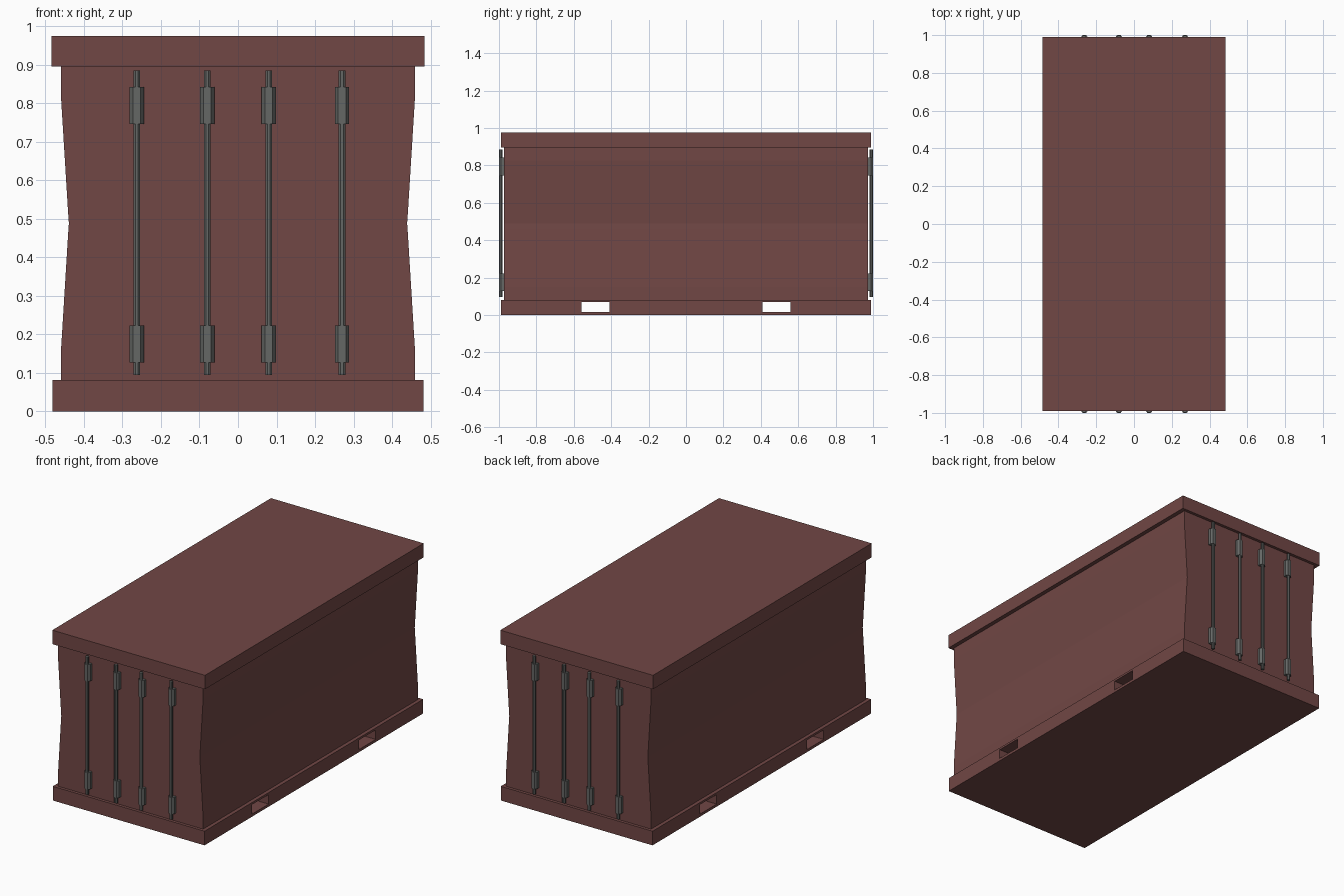
import bpy, bmesh
from mathutils import Matrix
from math import pi

cube = bpy.data.objects.get("Cube")
if cube:
    bpy.data.objects.remove(cube, do_unlink=True)


def material(name, rgb):
    m = bpy.data.materials.new(name)
    m.use_nodes = True
    m.diffuse_color = (*rgb, 1)
    m.node_tree.nodes["Principled BSDF"].inputs["Base Color"].default_value = (*rgb, 1)
    return m


RED = material("rusty red paint", (0.165, 0.063, 0.059))
GREY = material("grey steel", (0.13, 0.135, 0.13))


def finish(name, bm, mat):
    bmesh.ops.recalc_face_normals(bm, faces=bm.faces[:])
    me = bpy.data.meshes.new(name)
    bm.to_mesh(me)
    bm.free()
    me.materials.append(mat)
    ob = bpy.data.objects.new(name, me)
    bpy.context.collection.objects.link(ob)
    return ob


def box(name, half_x, y0, y1, z0, z1, mat):
    bm = bmesh.new()
    bmesh.ops.create_cube(bm, size=1)
    for v in bm.verts:
        v.co = (v.co.x * 2 * half_x,
                y0 if v.co.y < 0 else y1,
                z0 if v.co.z < 0 else z1)
    return finish(name, bm, mat)


def prism(name, outline, offset, mat):
    """Extrude a closed outline of 3D points along offset."""
    bm = bmesh.new()
    face = bm.faces.new([bm.verts.new(p) for p in outline])
    top = bmesh.ops.extrude_face_region(bm, geom=[face], use_keep_orig=True)
    bmesh.ops.translate(bm, vec=offset,
                        verts=[g for g in top["geom"] if isinstance(g, bmesh.types.BMVert)])
    return finish(name, bm, mat)


# Roof slab
box("roof", 0.484, -0.99, 0.99, 0.895, 0.975, RED)

# Base slab with two lift pockets cut right through
base = box("base", 0.481, -0.99, 0.99, 0, 0.081, RED)
for y in (-0.485, 0.485):
    cutter = box("pocket_cutter", 0.7, y - 0.075, y + 0.075, 0.015, 0.069, RED)
    cutter.hide_render = True
    mod = base.modifiers.new("pocket", "BOOLEAN")
    mod.operation = "DIFFERENCE"
    mod.solver = "EXACT"
    mod.object = cutter
    bpy.context.view_layer.objects.active = base
    bpy.ops.object.modifier_apply(modifier=mod.name)
    bpy.data.objects.remove(cutter, do_unlink=True)

# Body with waisted long sides
right_edge = [(0.46, 0.07), (0.46, 0.15), (0.441, 0.46), (0.439, 0.488),
              (0.441, 0.516), (0.46, 0.825), (0.46, 0.9)]
outline = right_edge + [(-x, z) for x, z in reversed(right_edge)]
prism("body", [(x, -0.973, z) for x, z in outline], (0, 1.946, 0), RED)

# Locking rods and their brackets on both ends
for end, side in (("front", -1), ("back", 1)):
    for i, x in enumerate((-0.263, -0.08, 0.08, 0.27), 1):
        bm = bmesh.new()
        bmesh.ops.create_cone(bm, cap_ends=True, segments=8, radius1=0.0095,
                              radius2=0.0095, depth=0.79,
                              matrix=Matrix.Translation((x, side * 0.99, 0.49))
                              @ Matrix.Rotation(pi / 8, 4, "Z"))
        finish(f"{end}_rod_{i}", bm, GREY)
        half = [(0.0185, 0.972), (0.0185, 0.988), (0.01, 1.0)]
        section = half + [(-dx, y) for dx, y in reversed(half)]
        for level, z in (("lower", 0.127), ("upper", 0.746)):
            prism(f"{end}_{level}_bracket_{i}",
                  [(x + dx, side * y, z) for dx, y in section], (0, 0, 0.096), GREY)
